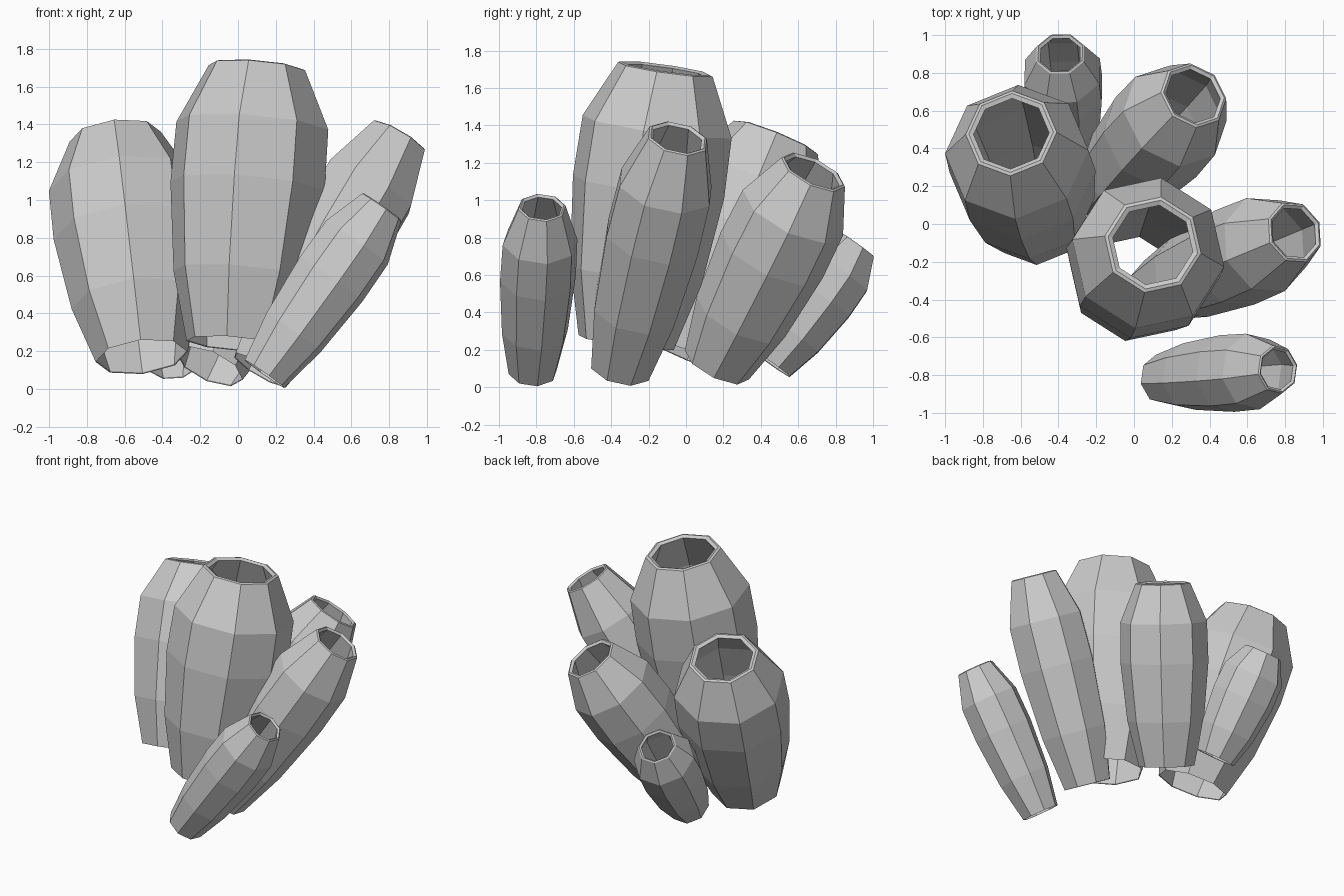
import bpy, bmesh
from math import pi, cos, sin, radians
from mathutils import Vector

if "Cube" in bpy.data.objects:
    bpy.data.objects.remove(bpy.data.objects["Cube"])

SIDES = 8
# barrel profile: (fraction of length, fraction of widest radius)
WALL = [(0, .63), (.25, .87), (.57, 1.0), (.79, .985), (1, .625)]


def tube(name, base, top, radius, twist):
    base, top = Vector(base), Vector(top)
    axis = top - base
    length = axis.length
    turn = Vector((0, 0, 1)).rotation_difference(axis)
    rim = WALL[-1][1] * radius
    # outer wall, rounded lip, then a thin inner wall back to the open bottom
    rings = [(t * length, r * radius) for t, r in WALL]
    rings += [(length + .006, rim * .93), (length - .006, rim * .83)]
    rings += [(t * length, r * radius * .93) for t, r in WALL[-2:0:-1]]
    rings += [(.004, WALL[0][1] * radius * .985)]
    bm = bmesh.new()
    loops = []
    for h, r in rings:
        loop = []
        for i in range(SIDES):
            a = radians(twist) + 2 * pi * i / SIDES
            loop.append(bm.verts.new(base + turn @ Vector((r * cos(a), r * sin(a), h))))
        loops.append(loop)
    for lo, hi in zip(loops, loops[1:] + loops[:1]):
        for i in range(SIDES):
            j = (i + 1) % SIDES
            bm.faces.new((lo[i], lo[j], hi[j], hi[i]))
    mesh = bpy.data.meshes.new(name)
    bm.to_mesh(mesh)
    bm.free()
    obj = bpy.data.objects.new(name, mesh)
    bpy.context.collection.objects.link(obj)
    return obj


# cluster of open tubes leaning outward
tube("centre_tube", (-.015, -.32, .24), (.10, -.11, 1.70), .415, -10)
tube("left_tube", (-.51, .01, .17), (-.65, .48, 1.335), .388, 0)
tube("back_left_tube", (-.345, .45, .13), (-.39, .90, .765), .218, 22.5)
tube("back_right_tube", (-.15, .165, .12), (.315, .68, 1.15), .30, 0)
tube("right_tube", (.12, -.35, .10), (.85, -.045, 1.33), .27, 22.5)
tube("front_right_tube", (.14, -.82, .08), (.76, -.77, .96), .207, 12)
